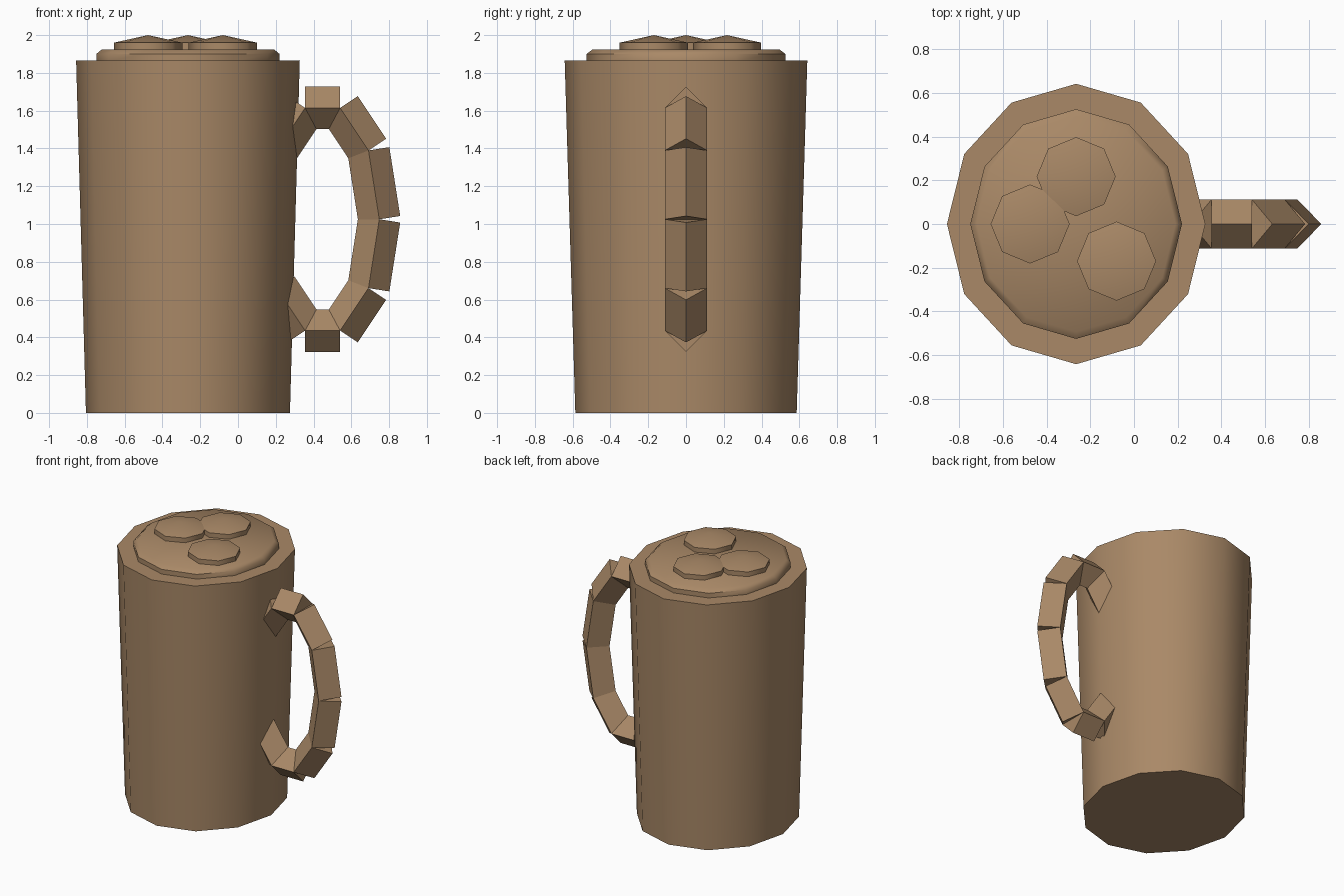
import bpy, bmesh, math
from mathutils import Vector

cube = bpy.data.objects.get("Cube")
if cube:
    bpy.data.objects.remove(cube, do_unlink=True)

# Single warm brown for every part
brown = bpy.data.materials.new("warm_brown")
brown.use_nodes = True
colour = (0.40, 0.25, 0.136, 1)
brown.diffuse_color = colour
brown.node_tree.nodes["Principled BSDF"].inputs["Base Color"].default_value = colour

CX = -0.265        # centre of the cup
STRETCH = 1.085    # cup is slightly deeper than wide


def finish(name, bm, smooth):
    bmesh.ops.recalc_face_normals(bm, faces=bm.faces)
    mesh = bpy.data.meshes.new(name)
    bm.to_mesh(mesh)
    bm.free()
    mesh.materials.append(brown)
    obj = bpy.data.objects.new(name, mesh)
    bpy.context.collection.objects.link(obj)
    if smooth:
        bpy.ops.object.select_all(action='DESELECT')
        obj.select_set(True)
        bpy.context.view_layer.objects.active = obj
        bpy.ops.object.shade_smooth_by_angle(angle=math.radians(50))
    return obj


def lathe(name, profile, sides, centre, stretch=1.0, apex=None):
    """Stack rings of (radius, z), capped flat or with a point."""
    bm = bmesh.new()
    rings = []
    for r, z in profile:
        angles = [math.tau * i / sides for i in range(sides)]
        rings.append([bm.verts.new((centre[0] + r * math.cos(a),
                                    centre[1] + r * stretch * math.sin(a), z))
                      for a in angles])
    for low, high in zip(rings, rings[1:]):
        for i in range(sides):
            j = (i + 1) % sides
            bm.faces.new((low[i], low[j], high[j], high[i]))
    bm.faces.new(rings[0][::-1])
    if apex is None:
        bm.faces.new(rings[-1])
    else:
        tip = bm.verts.new((*centre, apex))
        for i in range(sides):
            bm.faces.new((rings[-1][i], rings[-1][(i + 1) % sides], tip))
    return finish(name, bm, True)


# Tapered cup and bevelled drink surface
lathe("cup_body", [(0.54, 0), (0.592, 1.865)], 12, (CX, 0), STRETCH)
lathe("drink_surface", [(0.485, 1.86), (0.485, 1.9), (0.455, 1.925)],
      12, (CX, 0), STRETCH)

# Foam bubbles
for i, spot in enumerate([(CX, 0.217), (-0.476, 0), (-0.08, -0.17)]):
    lathe(f"foam_bubble_{i + 1}", [(0.181, 1.92), (0.181, 1.96)], 8, spot, apex=2.0)

# Handle: separate diamond bars strung round an oval, ends sunk in the cup
points = [Vector((0.448 + 0.3 * math.cos(a), 0, 1.025 + 0.62 * math.sin(a)))
          for a in (math.radians(36 * k) for k in range(-4, 5))]
bm = bmesh.new()
side = Vector((0, 0.112, 0))
for a, b in zip(points, points[1:]):
    out = (b - a).normalized().cross(Vector((0, 1, 0))) * 0.112
    offsets = (out, side, -out, -side)
    start = [bm.verts.new(a + o) for o in offsets]
    end = [bm.verts.new(b + o) for o in offsets]
    bm.faces.new(start)
    bm.faces.new(end[::-1])
    for i in range(4):
        j = (i + 1) % 4
        bm.faces.new((start[i], end[i], end[j], start[j]))
finish("handle", bm, False)
